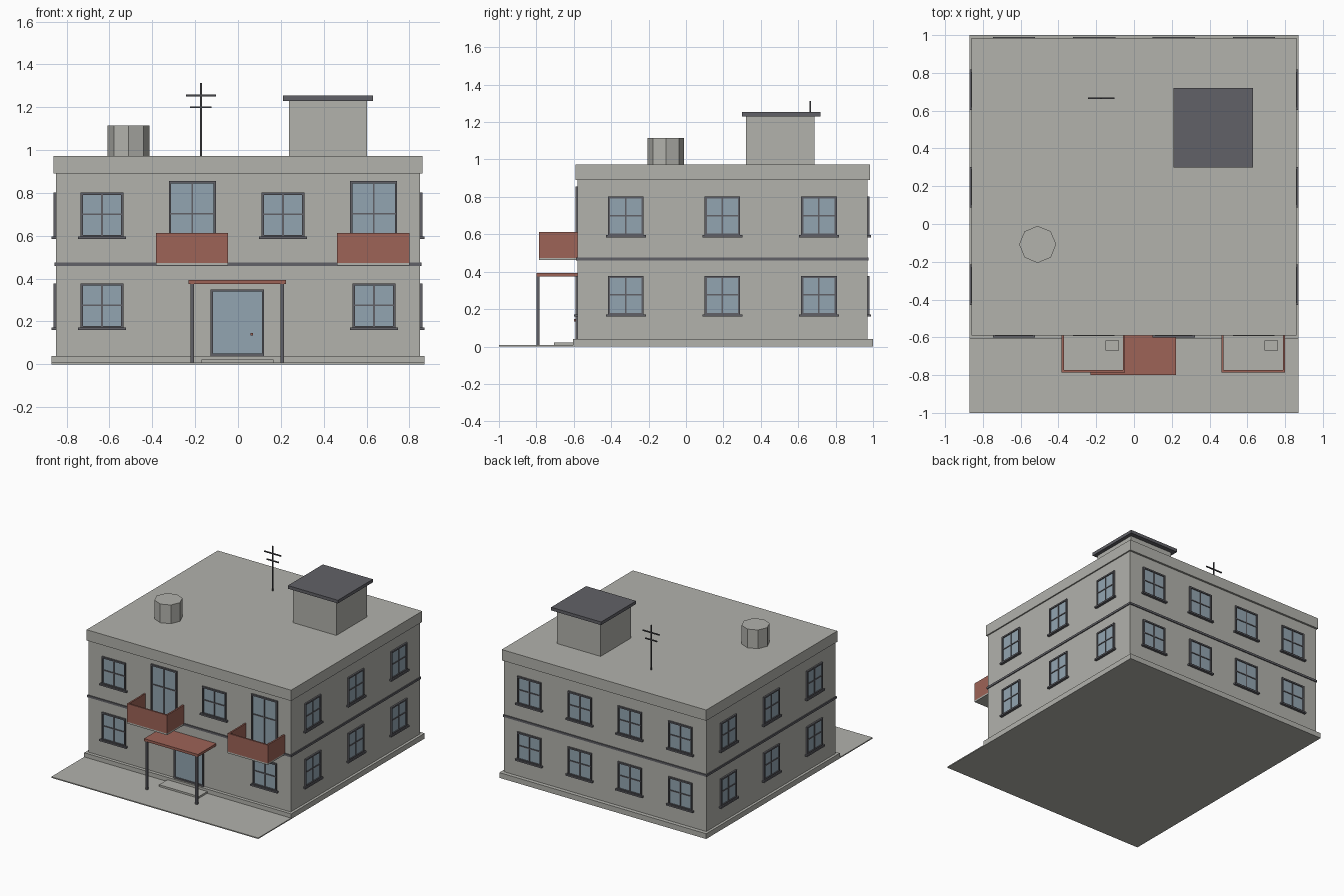
import bpy, bmesh, math
from mathutils import Matrix, Vector

if "Cube" in bpy.data.objects:
    bpy.data.objects.remove(bpy.data.objects["Cube"])


def material(name, rgb):
    m = bpy.data.materials.new(name)
    m.diffuse_color = (*rgb, 1)
    m.use_nodes = True
    m.node_tree.nodes["Principled BSDF"].inputs["Base Color"].default_value = m.diffuse_color
    return m


PLASTER = material("grey plaster", (0.445, 0.445, 0.413))
DARK = material("dark trim", (0.12, 0.12, 0.135))
GLASS = material("blue glass", (0.29, 0.375, 0.44))
RED = material("brick red", (0.34, 0.125, 0.095))
METAL = material("dark metal", (0.06, 0.06, 0.068))


def boxes(name, mat, spans):
    """One object made of boxes, each given as (x0, x1, y0, y1, z0, z1)."""
    bm = bmesh.new()
    for x0, x1, y0, y1, z0, z1 in spans:
        size = Matrix.Diagonal((abs(x1 - x0), abs(y1 - y0), abs(z1 - z0), 1))
        mid = Vector((x0 + x1, y0 + y1, z0 + z1)) / 2
        bmesh.ops.create_cube(bm, size=1, matrix=Matrix.Translation(mid) @ size)
    return finish(name, mat, bm)


def finish(name, mat, bm):
    mesh = bpy.data.meshes.new(name)
    bm.to_mesh(mesh)
    bm.free()
    mesh.materials.append(mat)
    ob = bpy.data.objects.new(name, mesh)
    bpy.context.collection.objects.link(ob)
    return ob


# Wall planes of the main block
WX, FRONT, BACK = 0.85, -0.58, 0.97


def on_wall(side, u0, u1, z0, z1, depth):
    """Box lying on a wall, sticking out by depth."""
    if side == "front":
        return (u0, u1, FRONT - depth, FRONT + 0.002, z0, z1)
    if side == "back":
        return (u0, u1, BACK - 0.002, BACK + depth, z0, z1)
    if side == "right":
        return (WX - 0.002, WX + depth, u0, u1, z0, z1)
    return (-WX - depth, -WX + 0.002, u0, u1, z0, z1)


# Main masses
boxes("pavement", PLASTER, [(-0.87, 0.87, -1.0, -0.6, 0, 0.008)])
boxes("plinth", PLASTER, [(-0.87, 0.87, -0.605, 1.0, 0, 0.04)])
boxes("walls", PLASTER, [(-WX, WX, FRONT, BACK, 0.04, 0.89)])
boxes("floor_band", DARK, [(-0.857, 0.857, -0.587, 0.977, 0.459, 0.475)])
boxes("roof_slab", PLASTER, [(-0.86, 0.86, -0.59, 0.985, 0.89, 0.972)])

# Windows: frames, cross bars, glass and sills
frames, panes, sills = [], [], []
F, D = 0.011, 0.012


def window(side, c, w, z0, z1, bar_z, sill=True, cross=True):
    a, b = c - w / 2, c + w / 2
    panes.append(on_wall(side, a + F / 2, b - F / 2, z0 + F / 2, z1 - F / 2, 0.004))
    rects = [(a, a + F, z0, z1), (b - F, b, z0, z1),
             (a + F, b - F, z1 - F, z1), (a + F, b - F, z0, z0 + F)]
    if cross:
        rects += [(c - 0.004, c + 0.004, z0 + F, z1 - F),
                  (a + F, b - F, bar_z - 0.004, bar_z + 0.004)]
    for i, r in enumerate(rects):
        frames.append(on_wall(side, *r, D if i < 4 else 0.009))
    if sill:
        sills.append(on_wall(side, a - 0.012, b + 0.012, z0 - 0.008, z0 + 0.004, 0.02))


COLUMNS = (-0.635, -0.21, 0.21, 0.635)
for z in (0.168, 0.592):
    top = z + 0.21
    for u in COLUMNS:
        window("back", u, 0.2, z, top, z + 0.108)
    for u in (-0.322, 0.195, 0.711):
        for side in ("left", "right"):
            window(side, u, 0.19, z, top, z + 0.108)
for u, z in ((-0.635, 0.168), (0.635, 0.168), (-0.635, 0.592), (0.21, 0.592)):
    window("front", u, 0.2, z, z + 0.21, z + 0.108)
# Balcony doors and the entrance door
for u in (-0.213, 0.633):
    window("front", u, 0.22, 0.475, 0.855, 0.703, sill=False)
window("front", -0.003, 0.25, 0.04, 0.35, 0, sill=False, cross=False)

boxes("window_frames", DARK, frames)
boxes("window_glass", GLASS, panes)
boxes("window_sills", DARK, sills)
boxes("door_knob", RED, [(0.059, 0.071, FRONT - 0.018, FRONT, 0.134, 0.146)])
boxes("door_step", PLASTER, [(-0.17, 0.165, -0.705, -0.6, 0, 0.022)])

# Balconies: floor, three parapet panels and a small box inside
T, Y0 = 0.012, -0.785
for name, a, b, bx in (("left", -0.383, -0.047, -0.15), ("right", 0.463, 0.8, 0.692)):
    boxes(name + "_balcony_floor", PLASTER, [(a, b, Y0, FRONT, 0.462, 0.474)])
    boxes(name + "_balcony_panels", RED, [
        (a, b, Y0, Y0 + T, 0.474, 0.613),
        (a, a + T, Y0 + T, FRONT, 0.474, 0.613),
        (b - T, b, Y0 + T, FRONT, 0.474, 0.613)])
    boxes(name + "_balcony_box", PLASTER, [(bx, bx + 0.07, -0.67, -0.617, 0.474, 0.54)])

# Entrance canopy
boxes("canopy", RED, [(-0.23, 0.223, -0.8, FRONT, 0.374, 0.393)])
boxes("canopy_posts", DARK, [(x - 0.008, x + 0.008, -0.798, -0.782, 0.008, 0.374)
                             for x in (-0.213, 0.207)])

# Stair house on the roof
boxes("stair_house", PLASTER, [(0.238, 0.603, 0.32, 0.686, 0.972, 1.23)])
boxes("stair_house_roof", DARK, [(0.21, 0.63, 0.3, 0.72, 1.23, 1.254)])

# Water tank, eight sides
bm = bmesh.new()
bmesh.ops.create_cone(bm, cap_ends=True, segments=8, radius1=0.098, radius2=0.098,
                      depth=0.143, matrix=Matrix.Translation((-0.51, -0.108, 1.0425)))
finish("water_tank", PLASTER, bm)

# Aerial
boxes("aerial", METAL, [
    (-0.177, -0.169, 0.661, 0.669, 0.972, 1.313),
    (-0.243, -0.103, 0.661, 0.669, 1.251, 1.259),
    (-0.223, -0.123, 0.661, 0.669, 1.196, 1.204)])
